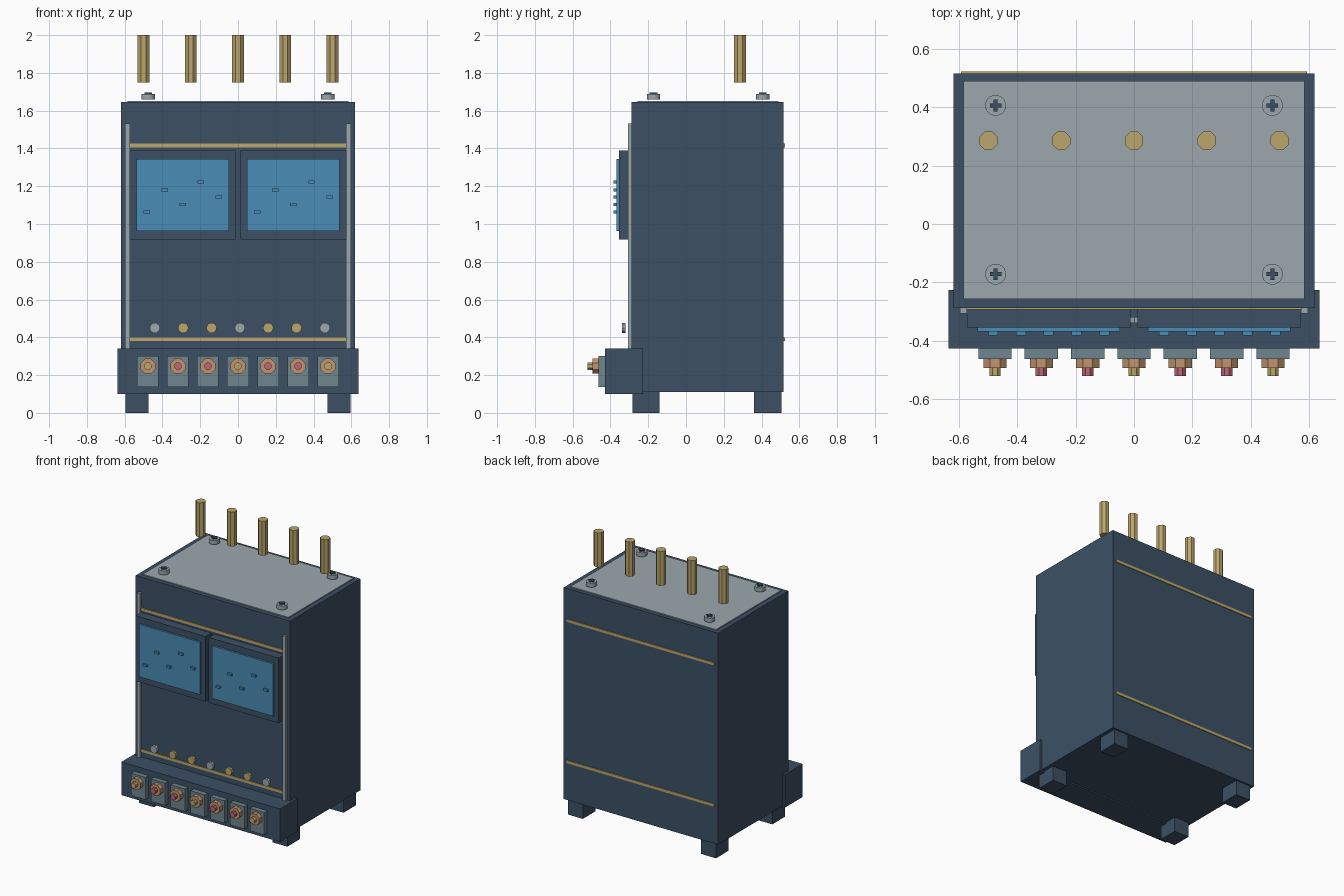
import bpy
import bmesh
from math import pi
from mathutils import Matrix, Vector

cube = bpy.data.objects.get("Cube")
if cube:
    bpy.data.objects.remove(cube, do_unlink=True)


def material(name, hex_colour):
    channels = [int(hex_colour[i:i + 2], 16) / 255 for i in (0, 2, 4)]
    linear = [c / 12.92 if c <= 0.04045 else ((c + 0.055) / 1.055) ** 2.4 for c in channels]
    mat = bpy.data.materials.new(name)
    mat.use_nodes = True
    mat.diffuse_color = (*linear, 1)
    mat.node_tree.nodes["Principled BSDF"].inputs["Base Color"].default_value = (*linear, 1)
    return mat


navy = material("navy_paint", "3C5064")
steel = material("light_steel", "9CA8AE")
gold = material("dull_gold", "BBA66C")
blue = material("screen_blue", "4A8CB6")
slate = material("slate_grey", "6E868F")
copper = material("copper", "C3946C")
red = material("rose_red", "BE6676")


def finish(name, bm, mat):
    mesh = bpy.data.meshes.new(name)
    bm.to_mesh(mesh)
    bm.free()
    mesh.materials.append(mat)
    obj = bpy.data.objects.new(name, mesh)
    bpy.context.collection.objects.link(obj)
    return obj


def box(name, mat, x, y, z):
    """Box from (low, high) ranges on each axis."""
    low, high = Vector((x[0], y[0], z[0])), Vector((x[1], y[1], z[1]))
    bm = bmesh.new()
    bmesh.ops.create_cube(bm, size=1)
    bmesh.ops.scale(bm, vec=high - low, verts=bm.verts)
    bmesh.ops.translate(bm, vec=(low + high) / 2, verts=bm.verts)
    return finish(name, bm, mat)


def around(centre, size):
    return centre - size / 2, centre + size / 2


def cylinder(name, mat, centre, radius, length, axis="Z", sides=8):
    """Flat-sided cylinder with a flat facing each main direction."""
    turn = Matrix.Rotation(pi / sides, 4, "Z")
    if axis == "Y":
        turn = Matrix.Rotation(pi / 2, 4, "X") @ turn
    bm = bmesh.new()
    bmesh.ops.create_cone(bm, cap_ends=True, segments=sides, radius1=radius, radius2=radius,
                          depth=length, matrix=Matrix.Translation(centre) @ turn)
    return finish(name, bm, mat)


# Cabinet, lid and lower connector housing
box("cabinet", navy, (-0.62, 0.62), (-0.288, 0.517), (0.11, 1.645))
box("lid_plate", steel, (-0.585, 0.585), (-0.257, 0.49), (1.64, 1.652))
box("connector_housing", navy, (-0.637, 0.637), (-0.428, -0.227), (0.10, 0.34))

# Feet
for x in (-0.535, 0.535):
    for y in (-0.212, 0.433):
        box("foot", navy, around(x, 0.12), around(y, 0.145), (0, 0.115))

# Gold trim showing on the front and back
for z in (0.39, 1.415):
    box("trim_band", gold, (-0.593, 0.593), (-0.294, 0.523), around(z, 0.02))

# Upright front rails
for x in (-0.585, 0.585):
    box("front_rail", steel, around(x, 0.024), (-0.308, -0.28), (0.3, 1.533))

# Pair of screens with small raised markers
markers = ((-0.19, 1.063), (-0.095, 1.18), (0, 1.103), (0.096, 1.222), (0.192, 1.143))
for centre in (-0.293, 0.293):
    box("screen_frame", navy, around(centre, 0.562), (-0.355, -0.285), (0.917, 1.39))
    box("screen", blue, around(centre, 0.49), (-0.369, -0.35), (0.963, 1.344))
    for dx, z in markers:
        box("screen_marker", blue, around(centre + dx, 0.034), (-0.383, -0.365), around(z, 0.015))

# Lid screws with raised crosses
for x in (-0.475, 0.475):
    for y in (-0.172, 0.407):
        cylinder("screw_head", steel, (x, y, 1.674), 0.036, 0.03, sides=16)
        box("screw_cross", navy, around(x, 0.04), around(y, 0.013), (1.68, 1.697))
        box("screw_cross", navy, around(x, 0.013), around(y, 0.04), (1.68, 1.697))

# Row of rods above the lid
for i in range(-2, 3):
    cylinder("top_rod", gold, (i * 0.25, 0.286, 1.875), 0.034, 0.25)

# Row of knobs and the connectors below
for i in range(-3, 4):
    outer = i % 3 == 0
    cylinder("front_knob", steel if outer else gold, (0.01 + i * 0.15, -0.33, 0.45),
             0.028, 0.02, "Y", 10)
    x = i * 0.159
    box("connector_plate", slate, around(x, 0.114), (-0.463, -0.42), (0.137, 0.3))
    cylinder("connector_nut", copper, (x, -0.475, 0.247), 0.043, 0.04, "Y")
    cylinder("connector_pin", gold if outer else red, (x, -0.5, 0.247), 0.021, 0.042, "Y")
